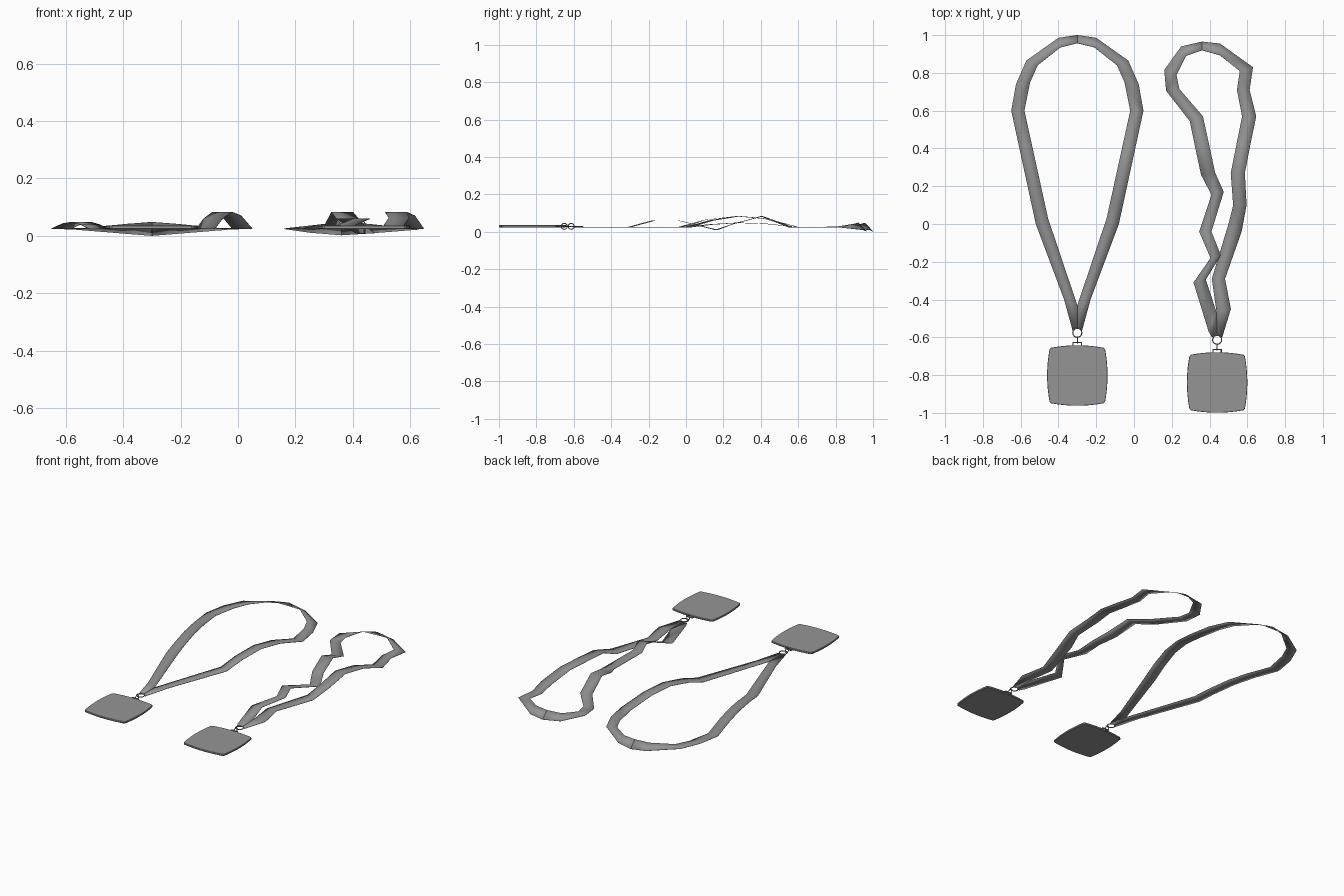
import bpy, bmesh, math

if "Cube" in bpy.data.objects:
    bpy.data.objects.remove(bpy.data.objects["Cube"])

Z = 0.025  # resting height of the straps
grey = bpy.data.materials.new("dark_grey")
grey.diffuse_color = (0.3, 0.3, 0.3, 1)
grey.use_nodes = True
grey.node_tree.nodes["Principled BSDF"].inputs["Base Color"].default_value = grey.diffuse_color


def link(name, data):
    data.materials.append(grey)
    ob = bpy.data.objects.new(name, data)
    bpy.context.collection.objects.link(ob)
    return ob


def finish(name, bm):
    bmesh.ops.recalc_face_normals(bm, faces=bm.faces)
    me = bpy.data.meshes.new(name)
    bm.to_mesh(me)
    bm.free()
    return link(name, me)


def strap(name, sections):
    """Flat ribbon from (outer x, outer y, inner x, inner y, outer z, inner z)."""
    bm = bmesh.new()
    prev = None
    for ox, oy, ix, iy, oz, iz in sections:
        cur = (bm.verts.new((ox, oy, oz)), bm.verts.new((ix, iy, iz)))
        if prev:
            bm.faces.new((prev[0], prev[1], cur[1], cur[0]))
        prev = cur
    ob = finish(name, bm)
    m = ob.modifiers.new("thickness", 'SOLIDIFY')
    m.thickness, m.offset = 0.002, 0
    # soft bends along the ribbon, sharp edges at its rim
    bpy.ops.object.select_all(action='DESELECT')
    ob.select_set(True)
    bpy.context.view_layer.objects.active = ob
    bpy.ops.object.shade_smooth_by_angle(angle=math.radians(60))


def tube(name, pts, r):
    """Closed wire loop."""
    cu = bpy.data.curves.new(name, 'CURVE')
    cu.dimensions = '3D'
    cu.bevel_depth, cu.bevel_resolution = r, 1
    sp = cu.splines.new('POLY')
    sp.points.add(len(pts) - 1)
    for p, q in zip(sp.points, pts):
        p.co = (*q, 1)
    sp.use_cyclic_u = True
    link(name, cu)


def pendant(side, cx, cy):
    # pillow-shaped plate with bulging sides and small clipped corners
    outline = []
    for k in range(4):
        a = k * math.pi / 2
        for i in range(9):
            t = -1 + i / 4
            u, v = 0.139 * t, 0.160 - 0.013 * t * t
            outline.append((u * math.cos(a) + v * math.sin(a),
                            -u * math.sin(a) + v * math.cos(a)))
    bm = bmesh.new()
    rings = []
    for s, z in ((0.99, 0.024), (1, 0.026), (1, 0.034), (0.99, 0.036)):
        rings.append([bm.verts.new((cx + s * x, cy + s * y, z)) for x, y in outline])
    n = len(outline)
    for a, b in zip(rings, rings[1:]):
        for i in range(n):
            j = (i + 1) % n
            bm.faces.new((a[i], a[j], b[j], b[i]))
    bm.faces.new(rings[0][::-1])
    bm.faces.new(rings[-1])
    finish(side + "_plate", bm)
    # lug frame, upright link and flat ring
    top, z = cy + 0.155, 0.029
    tube(side + "_lug", [(cx + x, top + y, z) for x, y in
                         ((-0.022, 0), (0.022, 0), (0.022, 0.020), (-0.022, 0.020))], 0.004)
    circ = [(math.cos(i * math.pi / 8), math.sin(i * math.pi / 8)) for i in range(16)]
    tube(side + "_link", [(cx, cy + 0.188 + 0.016 * c, z + 0.016 * s) for c, s in circ], 0.003)
    tube(side + "_ring", [(cx + 0.024 * c, cy + 0.226 + 0.024 * s, z) for c, s in circ], 0.003)


# Left lanyard: symmetric outline, sides arch to different heights
def smooth_strand(name, sign, peak):
    secs = [(0.025, -0.565, 0, -0.55, Z, Z), (0.07, -0.40, 0, -0.43, Z, Z),
            (0.22, 0.0, 0.155, 0.03, Z, Z)]
    for t, h in ((0.2, 0.6), (0.45, 1), (0.7, 0.78)):
        z = Z + h * (peak - Z)
        secs.append((0.22 + 0.13 * t, 0.6 * t, 0.155 + 0.125 * t, 0.03 + 0.57 * t, z, z))
    secs += [(0.35, 0.60, 0.28, 0.60, Z, Z), (0.325, 0.74, 0.25, 0.75, Z, Z),
             (0.27, 0.865, 0.21, 0.84, 0.023, 0.027),
             (0.10, 0.985, 0.09, 0.935, 0.009, 0.041), (0, 1.0, 0, 0.957, 0.001, 0.048)]
    strap(name, [(-0.30 + sign * a, b, -0.30 + sign * c, d, e, f) for a, b, c, d, e, f in secs])


smooth_strand("first_strap_left", -1, 0.048)
smooth_strand("first_strap_right", 1, 0.083)
pendant("first", -0.30, -0.802)

# Right lanyard: crumpled strands
strap("second_strap_left", [
    (0.413, -0.60, 0.44, -0.585, Z, Z), (0.395, -0.57, 0.437, -0.467, Z, Z),
    (0.315, -0.31, 0.38, -0.295, Z, Z), (0.405, -0.18, 0.46, -0.165, 0.060, 0.060),
    (0.345, -0.04, 0.41, -0.04, 0.060, 0.060), (0.41, 0.155, 0.475, 0.17, 0.010, 0.010),
    (0.355, 0.26, 0.43, 0.27, 0.043, 0.048), (0.325, 0.40, 0.40, 0.41, 0.083, 0.083),
    (0.295, 0.545, 0.365, 0.57, Z, Z), (0.17, 0.705, 0.24, 0.715, Z, Z),
    (0.16, 0.815, 0.225, 0.79, Z, Z), (0.25, 0.94, 0.275, 0.89, 0.012, 0.038),
    (0.36, 0.965, 0.36, 0.92, 0.003, 0.048)])
strap("second_strap_right", [
    (0.467, -0.60, 0.44, -0.585, Z, Z), (0.513, -0.45, 0.437, -0.467, Z, Z),
    (0.482, -0.29, 0.412, -0.29, Z, Z), (0.57, -0.04, 0.50, 0.0, Z, Z),
    (0.596, 0.10, 0.525, 0.10, 0.063, 0.063), (0.587, 0.27, 0.512, 0.27, 0.083, 0.083),
    (0.616, 0.42, 0.542, 0.42, 0.070, 0.070), (0.647, 0.57, 0.572, 0.57, Z, Z),
    (0.612, 0.71, 0.545, 0.71, Z, Z), (0.63, 0.83, 0.56, 0.81, 0.023, 0.027),
    (0.455, 0.955, 0.455, 0.893, 0.009, 0.041), (0.36, 0.965, 0.36, 0.92, 0.003, 0.048)])
pendant("second", 0.44, -0.839)
